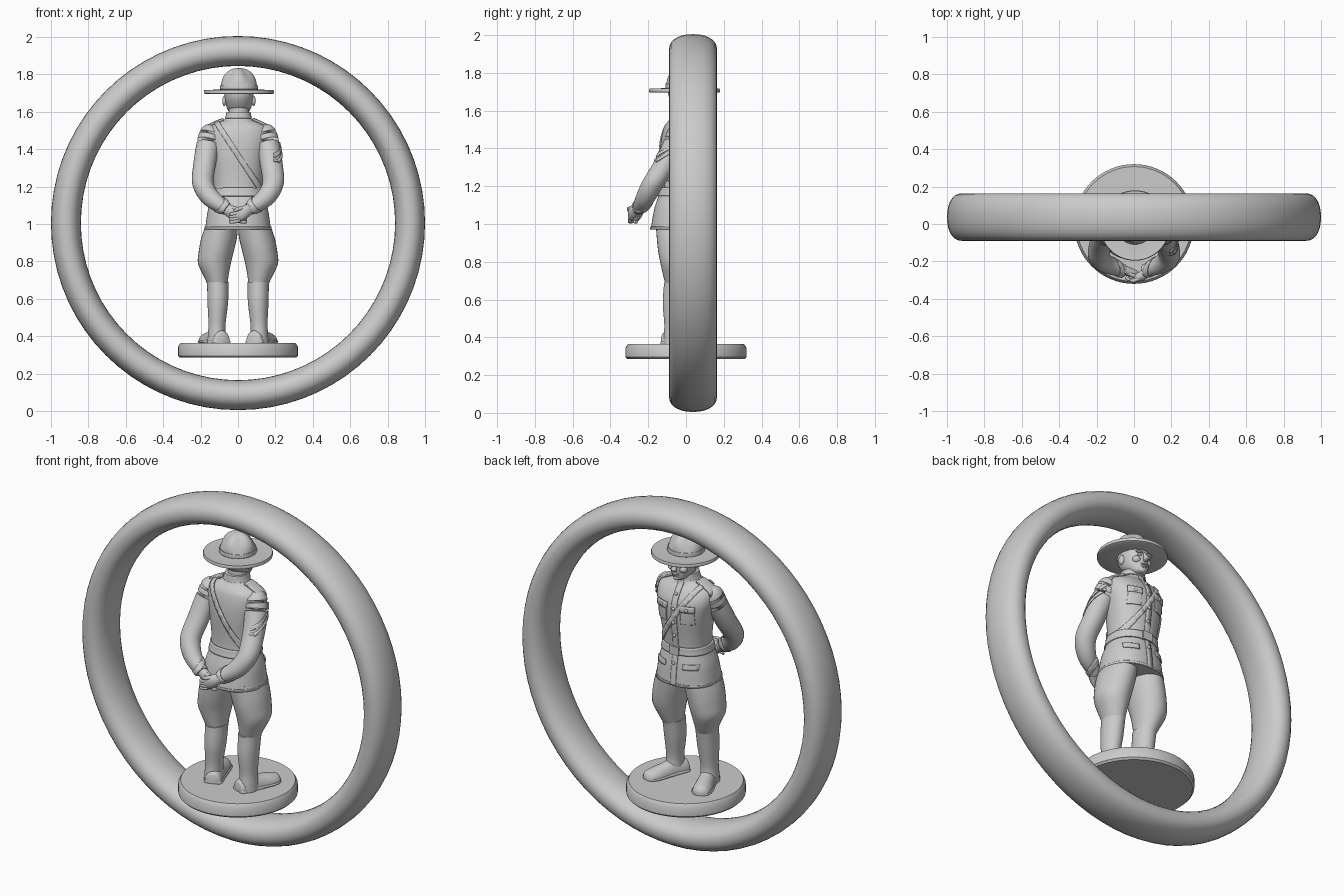
import bpy, bmesh, math
from mathutils import Vector as V
from mathutils.bvhtree import BVHTree

if "Cube" in bpy.data.objects:
    bpy.data.objects.remove(bpy.data.objects["Cube"])


def finish(name, bm, solid=0):
    me = bpy.data.meshes.new(name)
    bm.to_mesh(me)
    bm.free()
    ob = bpy.data.objects.new(name, me)
    bpy.context.collection.objects.link(ob)
    bpy.ops.object.select_all(action='DESELECT')
    ob.select_set(True)
    bpy.context.view_layer.objects.active = ob
    bpy.ops.object.shade_smooth_by_angle(angle=math.radians(40))
    if solid:
        m = ob.modifiers.new('thickness', 'SOLIDIFY')
        m.thickness, m.offset = solid, 1
    return ob


def skin(name, rows, loop=False):
    bm = bmesh.new()
    vs = [[bm.verts.new(p) for p in r] for r in rows]
    n = len(rows[0])
    for k in range(len(vs) if loop else len(vs) - 1):
        a, b = vs[k], vs[(k + 1) % len(vs)]
        for i in range(n):
            j = (i + 1) % n
            bm.faces.new((a[i], a[j], b[j], b[i]))
    if not loop:
        bm.faces.new(vs[0])
        bm.faces.new(vs[-1])
    bmesh.ops.recalc_face_normals(bm, faces=bm.faces)
    return finish(name, bm)


def spline(keys, sub):
    out = []
    for i in range(len(keys) - 1):
        p = [keys[min(max(i + d, 0), len(keys) - 1)] for d in (-1, 0, 1, 2)]
        for k in range(sub):
            t = k / sub
            out.append([.5 * (2 * b + (c - a) * t + (2 * a - 5 * b + 4 * c - d) * t * t
                              + (3 * b - a - 3 * c + d) * t ** 3) for a, b, c, d in zip(*p)])
    return out + [list(keys[-1])]


def oval(n, e):
    f = lambda v: math.copysign(abs(v) ** (2 / e), v)
    return [(f(math.cos(2 * math.pi * i / n)), f(math.sin(2 * math.pi * i / n))) for i in range(n)]


def loft(name, keys, along=False, n=32, e=2.0, sub=5):
    """keys: x, y, z, half width, half depth; level sections, or square to the path."""
    ks = spline(keys, sub)
    rows = []
    for i, k in enumerate(ks):
        c, u, v = V(k[:3]), V((1, 0, 0)), V((0, 1, 0))
        if along:
            t = V(ks[min(i + 1, len(ks) - 1)][:3]) - V(ks[max(i - 1, 0)][:3])
            u = t.cross(V((0, 0, 1)) if abs(t.z) < .9 * t.length else V((0, 1, 0))).normalized()
            v = u.cross(t).normalized()
        rows.append([c + u * a * k[3] + v * b * k[4] for a, b in oval(n, e)])
    return skin(name, rows)


def lathe(name, prof, c, n=64):
    return skin(name, [[(c[0] + r * a, c[1] + r * b, z) for a, b in oval(n, 2)] for r, z in prof])


def ball(name, loc, size):
    bm = bmesh.new()
    bmesh.ops.create_uvsphere(bm, u_segments=16, v_segments=10, radius=1)
    for v in bm.verts:
        v.co = V([v.co[i] * size[i] + loc[i] for i in range(3)])
    return finish(name, bm)


def patch(name, src, cuts, thick):
    """Raised piece of a surface; each cut (point, normal) drops the normal's side."""
    bm = bmesh.new()
    bm.from_mesh(src.data)
    for co, no in cuts:
        bmesh.ops.bisect_plane(bm, geom=bm.verts[:] + bm.edges[:] + bm.faces[:],
                               plane_co=co, plane_no=no, clear_outer=True)
    return finish(name, bm, thick)


def band(name, src, co, no, half, thick, extra=()):
    co, no = V(co), V(no).normalized()
    return patch(name, src, [(co + no * half, no), (co - no * half, -no), *extra], thick)


def box_cuts(x0, x1, z0, z1, y):
    return [((x0, 0, 0), (-1, 0, 0)), ((x1, 0, 0), (1, 0, 0)), ((0, 0, z0), (0, 0, -1)),
            ((0, 0, z1), (0, 0, 1)), ((0, y, 0), (0, -1, 0))]


# Surrounding ring and round base
rows = []
for i in range(72):
    t = 2 * math.pi * i / 72
    rows.append([((.92 + .08 * a) * math.cos(t), .037 + .127 * b, 1.005 + (.92 + .08 * a) * math.sin(t))
                 for a, b in oval(28, 2.2)])
skin('ring', rows, loop=True)
lathe('base', [(.31, .285), (.32, .295), (.32, .345), (.307, .365)], (0, 0))

# Tunic, with collar, belt, cross strap, hem
tunic = loft('tunic', [(0, -.03, .97, .176, .157), (0, -.026, 1.08, .16, .142), (0, -.02, 1.17, .133, .12),
                       (0, -.015, 1.25, .135, .12), (0, -.01, 1.36, .152, .128), (0, -.01, 1.45, .17, .122),
                       (0, -.018, 1.51, .163, .1), (0, -.02, 1.54, .118, .078), (.002, -.015, 1.56, .072, .066),
                       (.003, -.012, 1.595, .06, .062)], n=48, e=2.25, sub=6)
band('belt', tunic, (0, 0, 1.17), (0, 0, 1), .023, .008)
band('collar', tunic, (0, 0, 1.58), (0, 0, 1), .016, .005)
band('cross_strap', tunic, (0, 0, 1.367), (.836, 0, .549), .014, .007, [((0, 0, 1.17), (0, 0, -1))])
band('hem', tunic, (0, 0, .978), (0, 0, 1), .007, .004)
patch('front_placket', tunic, box_cuts(-.022, .012, .975, 1.56, .02), .005)

# Pockets, flaps and shoulder straps
for s, side in ((1, 'right'), (-1, 'left')):
    for part, a, b, z0, z1, th in (('chest_pocket', .045, .115, 1.34, 1.44, .005),
                                   ('chest_flap', .042, .118, 1.41, 1.445, .009),
                                   ('hip_flap', .055, .13, 1.07, 1.1, .006)):
        x0, x1 = sorted((a * s, b * s))
        patch(f'{side}_{part}', tunic, box_cuts(x0, x1, z0, z1, .02), th)
    x0, x1 = sorted((.075 * s, .165 * s))
    patch(f'{side}_shoulder_strap', tunic, box_cuts(x0, x1, 1.49, 1.6, -.05) + [((0, .015, 0), (0, 1, 0))], .012)

# Buttons and buckle set on the front surface
me = tunic.data
tree = BVHTree.FromPolygons([v.co.copy() for v in me.vertices], [p.vertices[:] for p in me.polygons])
front = lambda x, z: tree.ray_cast(V((x, 1, z)), V((0, -1, 0)))[0].y
for x, z in ((-.003, 1.5), (-.003, 1.42), (-.003, 1.34), (-.003, 1.26), (-.003, 1.1), (.08, 1.425), (-.08, 1.425)):
    ball('button', (x, front(x, z) + .008, z), (.01, .007, .01))
bm = bmesh.new()
bmesh.ops.create_cube(bm, size=1)
for v in bm.verts:
    v.co = V((v.co.x * .06, v.co.y * .02 + front(0, 1.17) + .005, v.co.z * .05 + 1.17))
finish('buckle', bm)

for s, side in ((1, 'right'), (-1, 'left')):
    # Arms bent behind the back
    arm = loft(f'{side}_arm', [(.125 * s, -.025, 1.515, .03, .03), (.143 * s, -.035, 1.485, .06, .06),
                               (.163 * s, -.065, 1.41, .062, .06), (.18 * s, -.115, 1.31, .06, .057),
                               (.187 * s, -.175, 1.215, .057, .054), (.145 * s, -.215, 1.14, .05, .05),
                               (.06 * s, -.25, 1.08, .035, .035)], along=True, n=28, sub=6)
    band(f'{side}_cuff', arm, (.085 * s, -.24, 1.1), (.085 * s, -.035, .06), .014, .005)
    # Breeches and tall boots
    loft(f'{side}_breeches', [(.085 * s, -.03, 1.0, .085, .13), (.1 * s, -.03, .93, .095, .125),
                              (.115 * s, -.03, .86, .094, .118), (.126 * s, -.03, .79, .088, .105),
                              (.117 * s, -.035, .72, .066, .084), (.108 * s, -.04, .67, .052, .066)])
    loft(f'{side}_boot_leg', [(.108 * s, -.042, .69, .058, .074), (.108 * s, -.044, .675, .057, .073),
                              (.108 * s, -.055, .58, .055, .068), (.112 * s, -.06, .47, .046, .055),
                              (.114 * s, -.06, .41, .047, .058), (.114 * s, -.06, .36, .05, .062)])
    d = V((.36 * s, .93, 0))
    foot = [(-.065, .03, .045), (-.05, .046, .06), (.02, .047, .073), (.09, .05, .06),
            (.145, .052, .05), (.185, .042, .04), (.203, .018, .02)]
    for part, kw, kh in (('boot_foot', 1, 1), ('boot_sole', 1.1, .3)):
        loft(f'{side}_{part}', [(.105 * s + d.x * q, -.062 + d.y * q, .37, w * kw, h * kh) for q, w, h in foot],
             along=True, n=24)

    # Hands clasped at the back
    dy = -.018 if s > 0 else .008
    loft(f'{side}_hand', [(.075 * s, -.243, 1.088, .027, .027), (.045 * s, -.258 + dy, 1.07, .026, .033),
                          (.01 * s, -.268 + dy, 1.05, .022, .036), (-.015 * s, -.27 + dy, 1.04, .014, .026)],
         along=True, n=20)
    for k in range(4):
        z = 1.062 - .014 * k
        loft(f'{side}_finger', [(.01 * s, -.275 + dy, z, .01, .01), (-.022 * s, -.279 + dy, z - .008, .01, .01),
                                (-.045 * s, -.268 + dy, z - .01, .007, .007)], along=True, n=10, sub=3)
    loft(f'{side}_thumb', [(.035 * s, -.268 + dy, 1.085, .01, .01), (0, -.285 + dy, 1.08, .011, .011),
                           (-.02 * s, -.283 + dy, 1.068, .006, .006)], along=True, n=10, sub=3)
    # Ears, eyes and cheeks
    ball(f'{side}_ear', (.005 + .078 * s, -.005, 1.658), (.011, .02, .028))
    ball(f'{side}_eye', (.005 + .03 * s, .088, 1.668), (.014, .01, .008))
    ball(f'{side}_brow', (.005 + .032 * s, .088, 1.684), (.024, .013, .007))
    ball(f'{side}_cheek', (.005 + .036 * s, .07, 1.642), (.024, .022, .02))
    # Sleeve stripes on one arm only
    if s > 0:
        for k in (0, 1):
            for g in (1, -1):
                band('sleeve_stripe', arm, (.2, -.155, 1.335 + .026 * k), (0, -.62 * g, 1), .007, .006,
                     [((0, -.155, 0), (0, -g, 0)), ((.19, 0, 0), (-1, 0, 0))])

# Head and face
loft('neck', [(.004, -.01, 1.56, .054, .056), (.005, -.005, 1.6, .054, .056), (.005, 0, 1.66, .056, .058)])
loft('head', [(.005, .052, 1.573, .02, .022), (.005, .045, 1.582, .038, .042), (.005, .022, 1.61, .06, .07),
              (.005, .008, 1.65, .073, .088), (.005, 0, 1.69, .078, .095), (.005, 0, 1.74, .078, .092)])
loft('nose', [(.005, .088, 1.685, .008, .01), (.005, .1, 1.662, .011, .013), (.005, .108, 1.643, .016, .014),
              (.005, .095, 1.632, .009, .006)], n=16)
ball('upper_lip', (.005, .089, 1.616), (.022, .012, .006))
ball('lower_lip', (.005, .087, 1.606), (.018, .012, .006))
ball('chin', (.005, .075, 1.587), (.022, .018, .015))

# Wide flat hat with a crown pinched on four sides
hx, hy = .005, -.008
lathe('hat_brim', [(.07, 1.7), (.18, 1.695), (.187, 1.699), (.188, 1.71), (.185, 1.717), (.175, 1.715), (.08, 1.722)],
      (hx, hy))
rows = []
for r, z in spline([(.098, 1.71), (.096, 1.74), (.089, 1.775), (.07, 1.806), (.04, 1.827), (.008, 1.834)], 4):
    h = min(max((z - 1.74) / .07, 0), 1)
    rows.append([(hx + r * a * (1 - .9 * h * a * a * b * b), hy + r * b * (1 - .9 * h * a * a * b * b), z)
                 for a, b in oval(48, 2)])
crown = skin('hat_crown', rows)
band('hat_band', crown, (0, 0, 1.731), (0, 0, 1), .011, .004)
